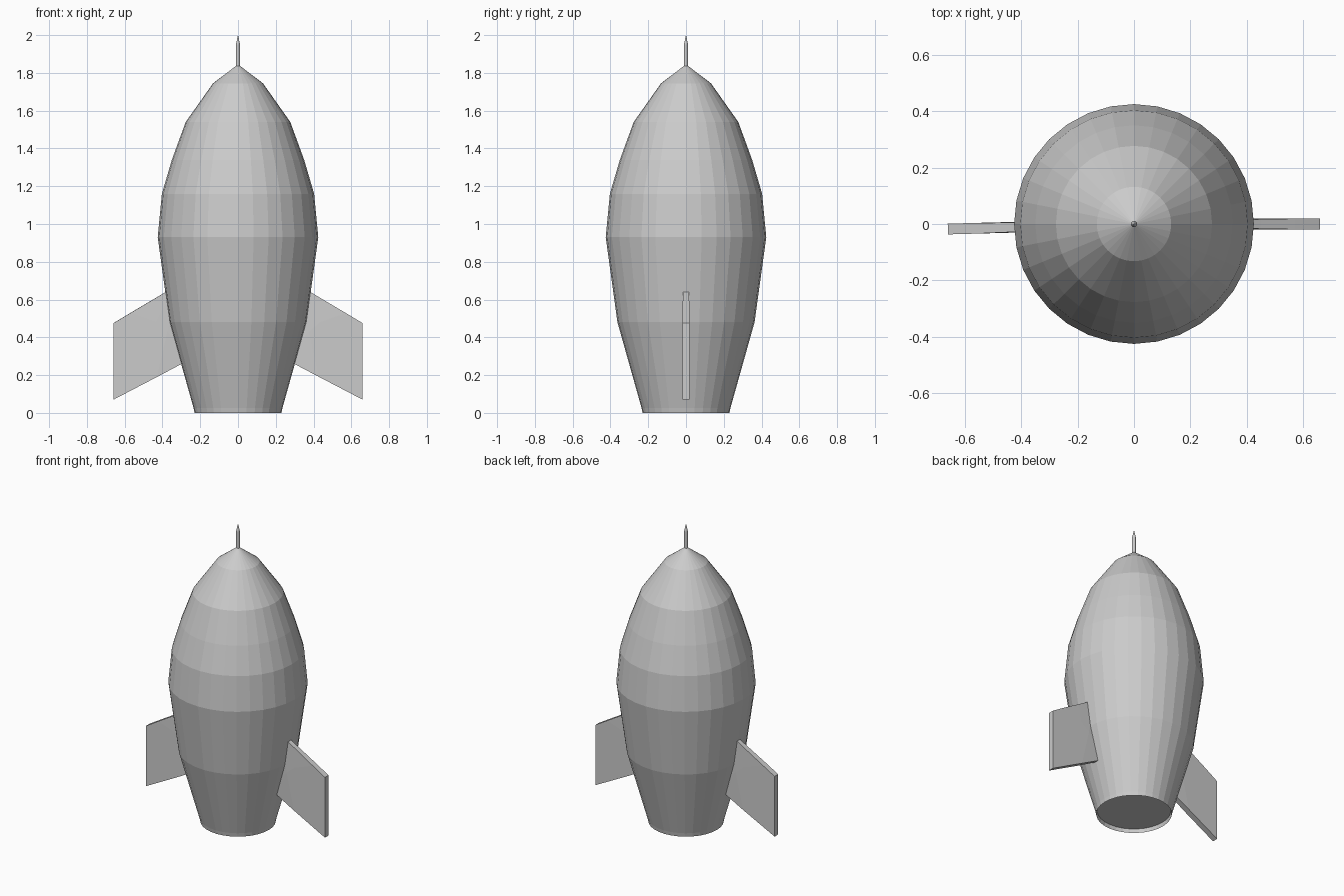
import bpy, bmesh
from math import cos, sin, tau
from mathutils import Matrix

if "Cube" in bpy.data.objects:
    bpy.data.objects.remove(bpy.data.objects["Cube"])


def add_object(name, bm):
    bmesh.ops.recalc_face_normals(bm, faces=bm.faces)
    mesh = bpy.data.meshes.new(name)
    bm.to_mesh(mesh)
    bm.free()
    obj = bpy.data.objects.new(name, mesh)
    bpy.context.collection.objects.link(obj)
    return obj


def lathe(name, profile, sides):
    """Spin (radius, height) points around z; radius 0 makes a pole."""
    bm = bmesh.new()
    rings = []
    for r, z in profile:
        n = sides if r > 0 else 1
        rings.append([bm.verts.new((r * cos(tau * i / sides), r * sin(tau * i / sides), z))
                      for i in range(n)])
    for a, b in zip(rings, rings[1:]):
        for i in range(sides):
            j = (i + 1) % sides
            ring = [a[i % len(a)], a[j % len(a)], b[j % len(b)], b[i % len(b)]]
            bm.faces.new(list(dict.fromkeys(ring)))
    return add_object(name, bm)


# Hull with a shallow recess in the base
lathe("hull", [(0, 0.025), (0.225, 0.025), (0.23, 0), (0.235, 0.025), (0.363, 0.48),
               (0.425, 0.93), (0.403, 1.16), (0.35, 1.34), (0.277, 1.54),
               (0.132, 1.745), (0, 1.845)], 32)

# Nose spike
lathe("nose_spike", [(0, 1.82), (0.011, 1.82), (0.011, 1.95), (0, 2.0)], 12)

# Fin: outline (x, z, half thickness), then two inner points, tapering at the root
POINTS = [(0.33, 0.672, 0.014), (0.45, 0.6, 0.017), (0.57, 0.529, 0.019), (0.66, 0.475, 0.019),
          (0.66, 0.07, 0.019), (0.43, 0.19, 0.019), (0.25, 0.285, 0.014),
          (0.435, 0.48, 0.019), (0.375, 0.43, 0.019)]
PANELS = [(2, 3, 4, 5, 8, 7), (1, 2, 7), (0, 1, 7), (0, 7, 8), (0, 8, 6), (8, 5, 6)]


def fin(name, side, turn):
    bm = bmesh.new()
    front, back = [[bm.verts.new((side * x, s * h, z)) for x, z, h in POINTS] for s in (-1, 1)]
    for layer in (front, back):
        for panel in PANELS:
            bm.faces.new([layer[i] for i in panel])
    for i in range(7):
        j = (i + 1) % 7
        bm.faces.new((front[i], front[j], back[j], back[i]))
    bm.transform(Matrix.Rotation(turn, 4, 'Z'))
    add_object(name, bm)


fin("right_fin", 1, 0)
fin("left_fin", -1, 0.027)
